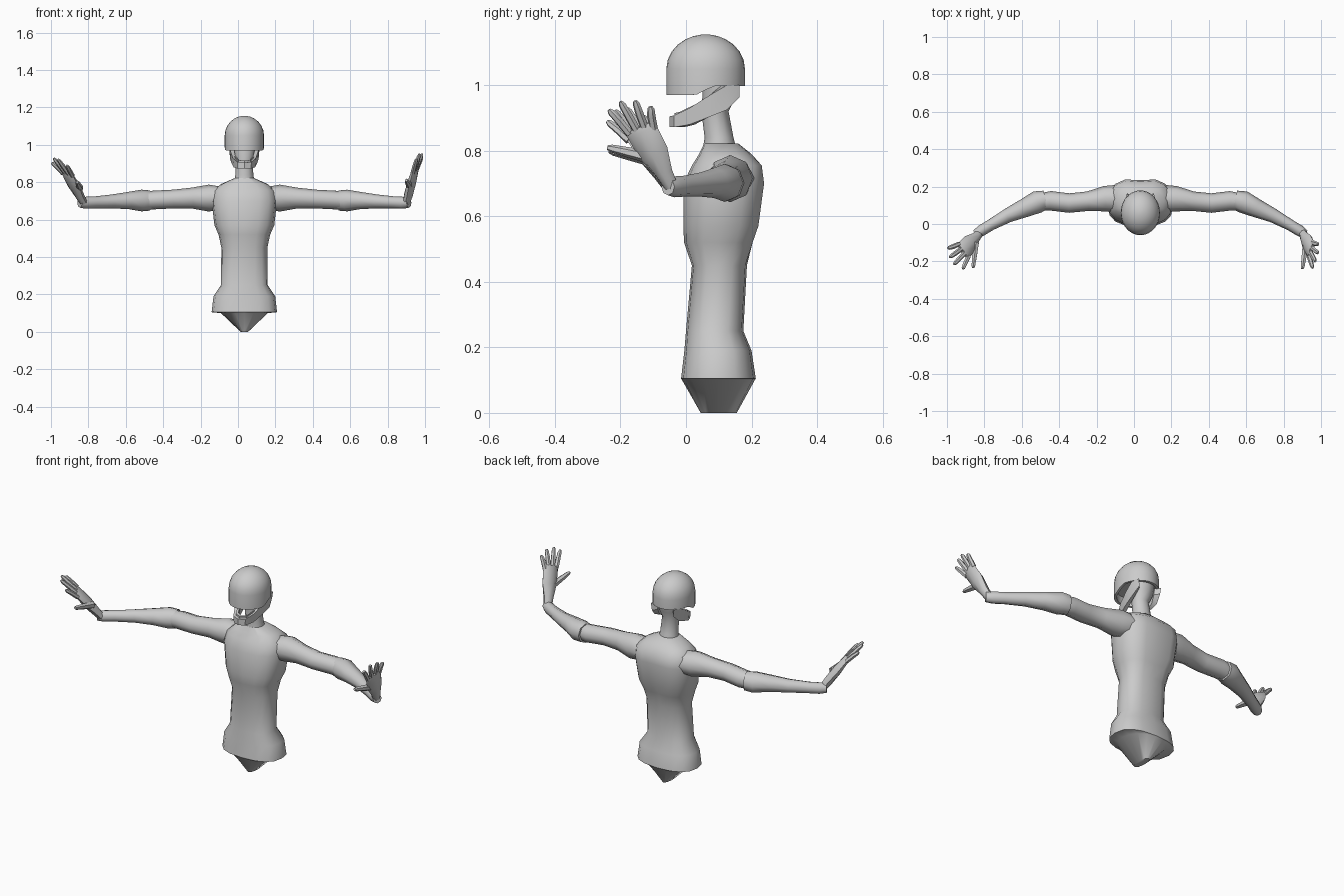
import bpy, bmesh, math
from mathutils import Vector

cube = bpy.data.objects.get("Cube")
if cube:
    bpy.data.objects.remove(cube, do_unlink=True)

CX = 0.034  # body centre line

clay = bpy.data.materials.new("clay_grey")
clay.use_nodes = True
clay.diffuse_color = (0.6, 0.6, 0.6, 1)
clay.node_tree.nodes["Principled BSDF"].inputs["Base Color"].default_value = (0.6, 0.6, 0.6, 1)


def loft(name, rings, cap=True, angle=40):
    """Skin a list of closed rings."""
    bm = bmesh.new()
    rows = [[bm.verts.new(p) for p in ring] for ring in rings]
    n = len(rows[0])
    for a, b in zip(rows, rows[1:]):
        for i in range(n):
            j = (i + 1) % n
            bm.faces.new((a[i], a[j], b[j], b[i]))
    if cap:
        bm.faces.new(rows[0])
        bm.faces.new(rows[-1])
    bmesh.ops.recalc_face_normals(bm, faces=bm.faces)
    mesh = bpy.data.meshes.new(name)
    bm.to_mesh(mesh)
    bm.free()
    mesh.materials.append(clay)
    obj = bpy.data.objects.new(name, mesh)
    bpy.context.collection.objects.link(obj)
    bpy.ops.object.select_all(action="DESELECT")
    obj.select_set(True)
    bpy.context.view_layer.objects.active = obj
    bpy.ops.object.shade_smooth_by_angle(angle=math.radians(angle))
    return obj


def slab(z, half, front, back, n=16, power=2.0, dent=0.0):
    """Horizontal superellipse ring; dent pulls in the middle of the back."""
    ring = []
    for i in range(n):
        a = math.tau * i / n
        c, s = math.cos(a), math.sin(a)
        x = math.copysign(abs(c) ** (2 / power), c) * half
        y = math.copysign(abs(s) ** (2 / power), s) * (back - front) / 2
        if i == n // 4:
            y -= dent
        ring.append((CX + x, (front + back) / 2 + y, z))
    return ring


def tube(name, stations, side, n=8):
    """Tube along (centre, side radius, thickness radius) stations."""
    pts = [Vector(s[0]) for s in stations]
    rings = []
    for k, (_, ra, rb) in enumerate(stations):
        t = (pts[min(k + 1, len(pts) - 1)] - pts[max(k - 1, 0)]).normalized()
        u = Vector(side)
        u = (u - t * u.dot(t)).normalized()
        v = t.cross(u)
        rings.append([pts[k] + u * ra * math.cos(math.tau * i / n)
                      + v * rb * math.sin(math.tau * i / n) for i in range(n)])
    return loft(name, rings, angle=50)


# Torso: crotch wedge, flared hips with a ledge, waist, chest, shoulders
torso = [
    (0.0, 0.02, 0.045, 0.155), (0.1, 0.125, -0.012, 0.21),
    (0.105, 0.175, -0.015, 0.213), (0.19, 0.165, -0.005, 0.2),
    (0.25, 0.125, 0.0, 0.175), (0.45, 0.123, 0.018, 0.186),
    (0.52, 0.138, -0.006, 0.21), (0.57, 0.16, -0.008, 0.228),
    (0.7, 0.175, -0.008, 0.246), (0.755, 0.165, 0.018, 0.238),
    (0.79, 0.125, 0.04, 0.2), (0.822, 0.052, 0.055, 0.16),
]
loft("torso", [slab(*r, power=2.5 if r[0] > 0.1 else 2.1,
                    dent=0.012 if 0.5 < r[0] < 0.78 else 0) for r in torso], angle=45)

# Neck widening into the skull base
neck = [(0.8, 0.055, 0.05, 0.155), (0.84, 0.048, 0.057, 0.145),
        (0.92, 0.045, 0.047, 0.13), (0.965, 0.058, 0.05, 0.152), (1.02, 0.065, 0.05, 0.16)]
loft("neck", [slab(*r, n=12) for r in neck])


# Head: dome with a stepped rim and a recessed underside
def rim_z(y):
    return 0.97 + 0.027 * min(1, max(0, (y - 0.03) / 0.05))


def head_ring(z, scale):
    ring = slab(0, 0.105 * scale, 0.06 - 0.12 * scale, 0.06 + 0.12 * scale, n=28)
    return [(x, y, rim_z(y) if z is None else z) for x, y, _ in ring]


dome = [head_ring(1.05 + 0.105 * math.sin(a), math.cos(a))
        for a in [math.radians(d) for d in (0, 15, 30, 45, 60, 72, 82, 88)]]
loft("head", [head_ring(1.01, 0.86), head_ring(None, 0.88), head_ring(None, 1.0)] + dome)


# Jaw: horseshoe swept around the chin
def horseshoe(name, stations, inset):
    both = [(-x, y, lo, hi) for x, y, lo, hi in stations[:0:-1]] + stations
    rings = []
    for x, y, lo, hi in both:
        xi, yi = x * (1 - inset), y + (0.07 - y) * inset
        rings.append([(CX + x * 0.92, y, lo), (CX + x, y, hi),
                      (CX + xi, yi, hi), (CX + xi * 0.92, yi, lo)])
    loft(name, rings)


jaw = [(0, -0.05, 0.872, 0.905), (0.038, -0.036, 0.872, 0.908), (0.062, 0.01, 0.88, 0.93),
       (0.075, 0.07, 0.903, 0.968), (0.083, 0.125, 0.925, 1.0), (0.072, 0.163, 0.963, 1.0)]
horseshoe("jaw", jaw, 0.28)
horseshoe("lower_teeth", [(x * 0.85, y + 0.015, hi - 0.01, hi + 0.01) for x, y, _, hi in jaw[:3]], 0.15)

# Arms: upper arm and forearm, mirrored about the centre line
upper = [(0.12, 0.135, 0.715, 0.075, 0.06), (0.19, 0.135, 0.715, 0.068, 0.072),
         (0.28, 0.122, 0.715, 0.052, 0.056), (0.38, 0.112, 0.71, 0.052, 0.05),
         (0.48, 0.124, 0.705, 0.052, 0.05), (0.54, 0.118, 0.702, 0.045, 0.048)]
fore = [(0.505, 0.13, 0.702, 0.05, 0.054), (0.55, 0.118, 0.702, 0.06, 0.058),
        (0.62, 0.085, 0.702, 0.05, 0.046), (0.71, 0.045, 0.697, 0.038, 0.037),
        (0.8, -0.005, 0.692, 0.03, 0.032), (0.85, -0.035, 0.69, 0.03, 0.032),
        (0.88, -0.055, 0.69, 0.024, 0.026)]
for side, s in (("left", 1), ("right", -1)):
    for part, path in (("upper_arm", upper), ("forearm", fore)):
        tube(f"{side}_{part}", [((CX + s * x, y, z), ra, rb) for x, y, z, ra, rb in path], (0, 1, 0))


# Hands: flat palm, four jointed fingers and a thumb
def hand(side, wrist, knuckles, across, tips, thumb):
    w, k, a = Vector(wrist), Vector(knuckles), Vector(across)
    tube(f"{side}_palm", [(w, 0.022, 0.02), (w.lerp(k, 0.25), 0.028, 0.024),
                          (w.lerp(k, 0.6), 0.048, 0.024), (k, 0.05, 0.017),
                          (k + (k - w) * 0.08, 0.042, 0.011)], a)
    for i, (name, tip) in enumerate(zip(("index", "middle", "ring", "pinky"), tips)):
        tip = Vector(tip)
        base = k + a * (0.8 - 0.53 * i)
        mid = base.lerp(tip, 0.5) + (k - w) * 0.03
        tube(f"{side}_{name}_finger", [(base, 0.013, 0.013), (mid, 0.013, 0.012),
                                       (base.lerp(tip, 0.9), 0.011, 0.01), (tip, 0.006, 0.006)], a, 6)
    base, tip = Vector(thumb[0]), Vector(thumb[1])
    tube(f"{side}_thumb", [(base, 0.02, 0.018), (base.lerp(tip, 0.5), 0.016, 0.015),
                           (base.lerp(tip, 0.9), 0.012, 0.011), (tip, 0.007, 0.007)], (0, 0, 1), 6)


hand("left", (0.9, -0.045, 0.69), (0.945, -0.135, 0.86), (-0.012, -0.046, -0.01),
     [(0.955, -0.235, 0.925), (0.97, -0.2, 0.95), (0.985, -0.155, 0.952), (0.985, -0.108, 0.935)],
     [(0.918, -0.11, 0.78), (0.9, -0.24, 0.81)])
hand("right", (-0.825, -0.05, 0.69), (-0.91, -0.14, 0.84), (0.032, -0.042, -0.01),
     [(-0.915, -0.24, 0.89), (-0.962, -0.215, 0.922), (-0.985, -0.178, 0.928), (-0.995, -0.13, 0.905)],
     [(-0.845, -0.1, 0.77), (-0.86, -0.235, 0.8)])
